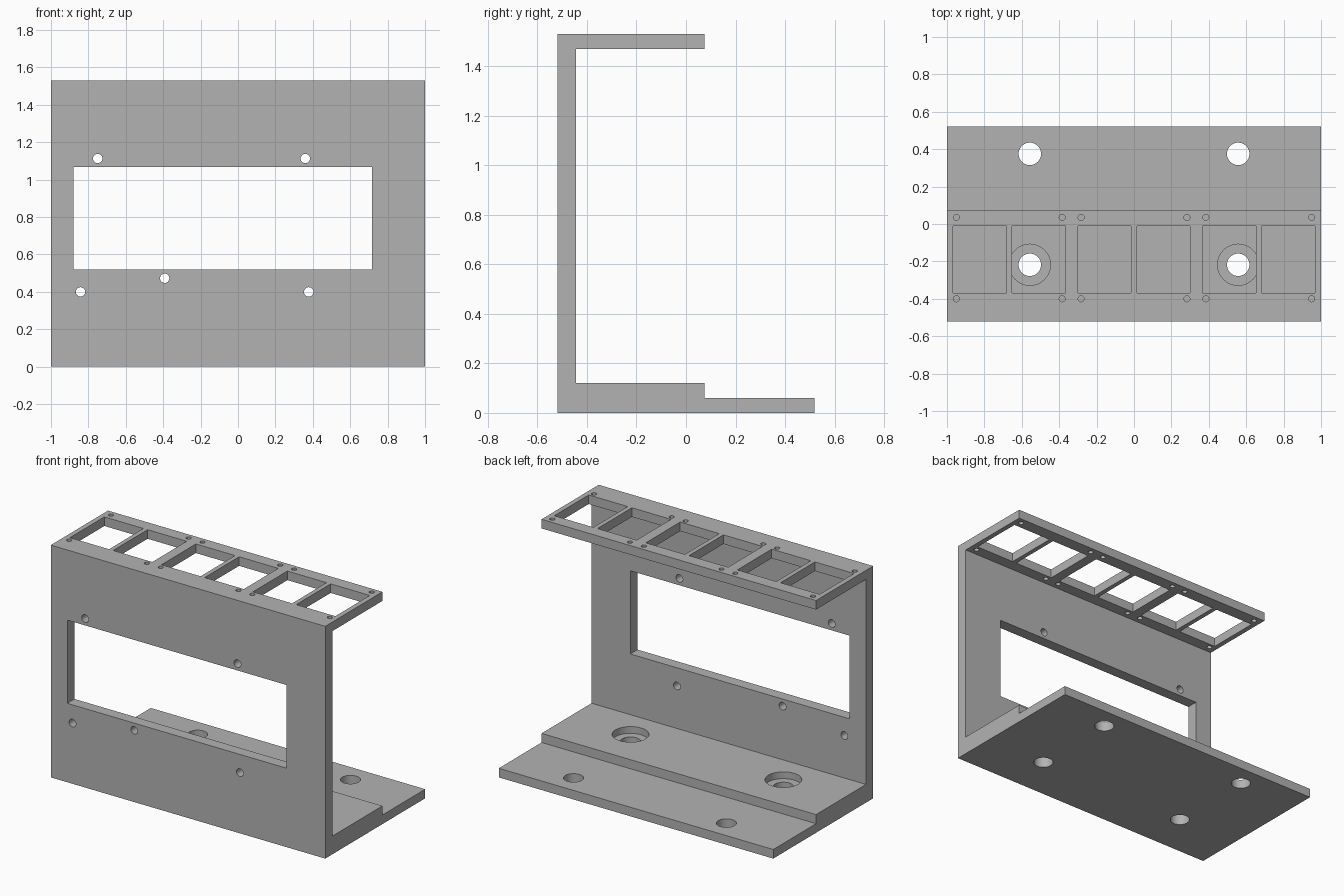
import bpy, bmesh
from math import radians
from mathutils import Matrix, Vector

if "Cube" in bpy.data.objects:
    bpy.data.objects.remove(bpy.data.objects["Cube"], do_unlink=True)

grey = bpy.data.materials.new("plain grey")
grey.use_nodes = True
colour = (0.45, 0.45, 0.45, 1)
grey.diffuse_color = colour
grey.node_tree.nodes["Principled BSDF"].inputs["Base Color"].default_value = colour


def add_object(name, bm):
    bmesh.ops.recalc_face_normals(bm, faces=bm.faces)
    mesh = bpy.data.meshes.new(name)
    bm.to_mesh(mesh)
    bm.free()
    mesh.materials.append(grey)
    obj = bpy.data.objects.new(name, mesh)
    bpy.context.collection.objects.link(obj)
    return obj


def box(bm, low, high):
    low, high = Vector(low), Vector(high)
    place = Matrix.Translation((low + high) / 2) @ Matrix.Diagonal((*(high - low), 1))
    bmesh.ops.create_cube(bm, size=1, matrix=place)


def rod(bm, centre, radius, length, axis="Z"):
    turn = Matrix.Rotation(radians(90), 4, "X") if axis == "Y" else Matrix()
    bmesh.ops.create_cone(bm, cap_ends=True, segments=48, radius1=radius, radius2=radius,
                          depth=length, matrix=Matrix.Translation(centre) @ turn)


# Bracket body: side profile (y, z) extruded along x
profile = [(-0.52, 0), (0.52, 0), (0.52, 0.06), (0.075, 0.06), (0.075, 0.12),
           (-0.445, 0.12), (-0.445, 1.47), (0.075, 1.47), (0.075, 1.53), (-0.52, 1.53)]
bm = bmesh.new()
side = bm.faces.new([bm.verts.new((-1, y, z)) for y, z in profile])
extruded = bmesh.ops.extrude_face_region(bm, geom=[side])["geom"]
bmesh.ops.translate(bm, vec=(2, 0, 0), verts=[v for v in extruded if isinstance(v, bmesh.types.BMVert)])
bracket = add_object("bracket", bm)

# Front opening and its screw holes
cuts = bmesh.new()
box(cuts, (-0.88, -0.6, 0.52), (0.717, -0.4, 1.068))
for x, z in [(-0.75, 1.113), (0.36, 1.113), (-0.842, 0.4), (0.378, 0.4), (-0.392, 0.473)]:
    rod(cuts, (x, -0.48, z), 0.025, 0.2, "Y")

# Shelf windows in three pairs, each pair with four corner holes
for centre in (-0.667, 0, 0.667):
    for s in (-1, 1):
        inner, outer = sorted((centre + s * 0.015, centre + s * 0.3))
        box(cuts, (inner, -0.368, 1.4), (outer, -0.01, 1.6))
        for y in (-0.4, 0.035):
            rod(cuts, (centre + s * 0.283, y, 1.5), 0.016, 0.2)

# Base bolt holes
recesses = bmesh.new()
for x in (-0.557, 0.557):
    for y in (-0.218, 0.375):
        rod(cuts, (x, y, 0.06), 0.06, 0.3)
    rod(recesses, (x, -0.218, 0.175), 0.11, 0.2)

# Cut everything out and bake the result
cutters = [add_object("recess_cutter", recesses), add_object("hole_cutter", cuts)]
for cutter in cutters:
    cutter.hide_render = True
    mod = bracket.modifiers.new(cutter.name, "BOOLEAN")
    mod.operation = "DIFFERENCE"
    mod.solver = "EXACT"
    mod.object = cutter
bpy.context.view_layer.update()
result = bpy.data.meshes.new_from_object(bracket.evaluated_get(bpy.context.evaluated_depsgraph_get()))
bracket.modifiers.clear()
bracket.data = result
for cutter in cutters:
    bpy.data.objects.remove(cutter, do_unlink=True)

# Round holes smooth, flat faces crisp
bpy.ops.object.select_all(action="DESELECT")
bracket.select_set(True)
bpy.context.view_layer.objects.active = bracket
bpy.ops.object.shade_smooth_by_angle(angle=radians(30))
